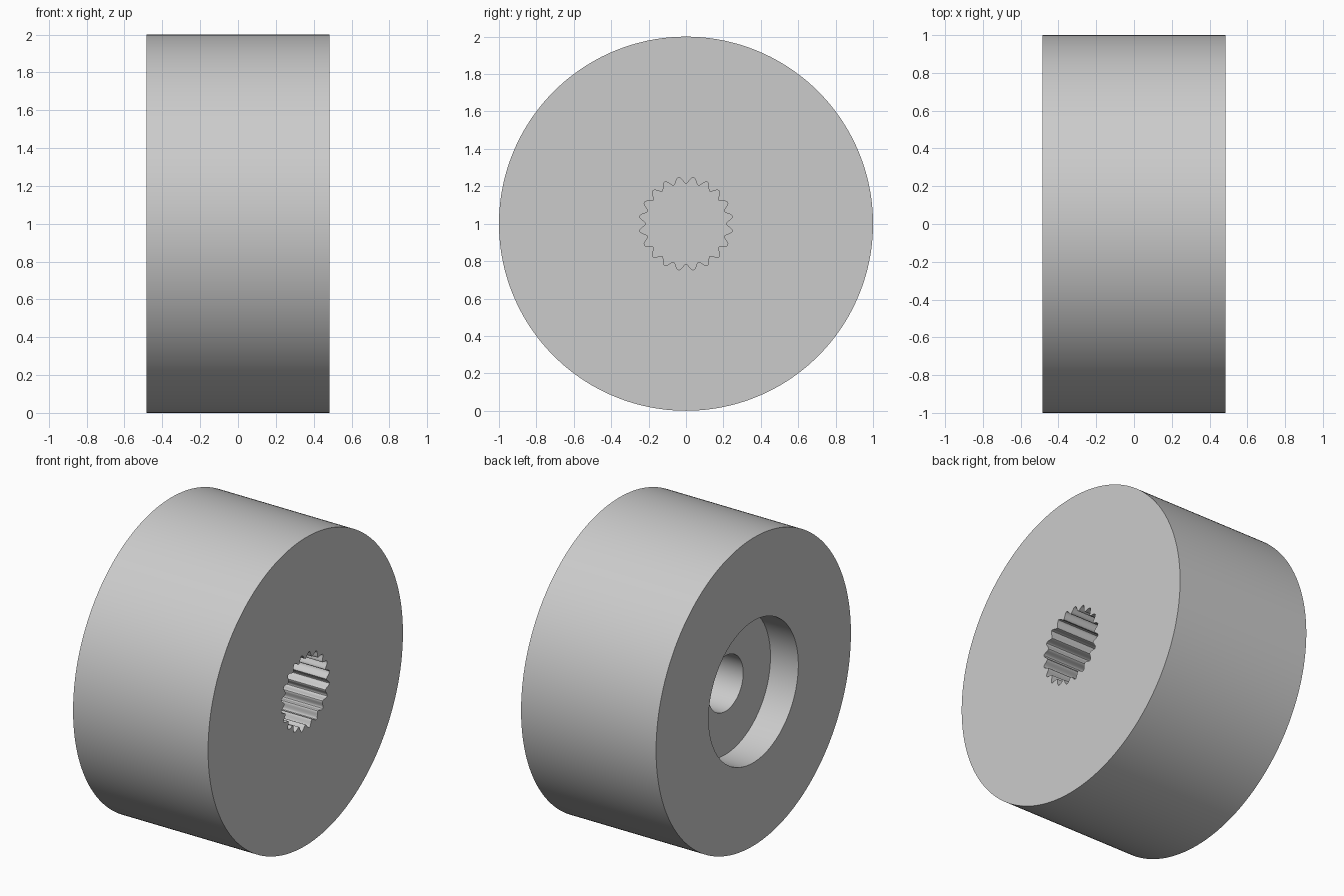
import bpy
import bmesh
from math import cos, sin, pi, radians

if "Cube" in bpy.data.objects:
    bpy.data.objects.remove(bpy.data.objects["Cube"], do_unlink=True)

TEETH = 20
SEGMENTS = TEETH * 12
HALF = 0.485      # half the wheel width
CENTRE_Z = 1.0


def circle(radius):
    return lambda angle: radius


def spline(angle):
    # Wavy socket outline with grooves either side of each axis
    return 0.232 - 0.018 * cos(TEETH * angle)


# Cross-section from the socket floor, round the rim, to the bore floor
sections = [
    (HALF - 0.40, spline),
    (HALF, spline),
    (HALF, circle(1.0)),
    (-HALF, circle(1.0)),
    (-HALF, circle(0.46)),
    (-HALF + 0.20, circle(0.46)),
    (-HALF + 0.20, circle(0.18)),
    (-HALF + 0.50, circle(0.18)),
]

bm = bmesh.new()
rings = []
for x, radius in sections:
    ring = []
    for i in range(SEGMENTS):
        a = 2 * pi * i / SEGMENTS
        r = radius(a)
        ring.append(bm.verts.new((x, r * cos(a), CENTRE_Z + r * sin(a))))
    rings.append(ring)

# Skin the rings and close both blind holes
for near, far in zip(rings, rings[1:]):
    for i in range(SEGMENTS):
        j = (i + 1) % SEGMENTS
        bm.faces.new((near[i], near[j], far[j], far[i]))
bm.faces.new(rings[0])
bm.faces.new(rings[-1])
bmesh.ops.recalc_face_normals(bm, faces=bm.faces)

mesh = bpy.data.meshes.new("wheel")
bm.to_mesh(mesh)
bm.free()
wheel = bpy.data.objects.new("wheel", mesh)
bpy.context.collection.objects.link(wheel)

# Plain grey material
grey = bpy.data.materials.new("light_grey")
grey.use_nodes = True
colour = (0.6, 0.6, 0.6, 1.0)
grey.diffuse_color = colour
for node in grey.node_tree.nodes:
    if node.type == "BSDF_PRINCIPLED":
        node.inputs["Base Color"].default_value = colour
mesh.materials.append(grey)

# Smooth curved walls, crisp rims
bpy.ops.object.select_all(action="DESELECT")
wheel.select_set(True)
bpy.context.view_layer.objects.active = wheel
bpy.ops.object.shade_smooth_by_angle(angle=radians(35))
